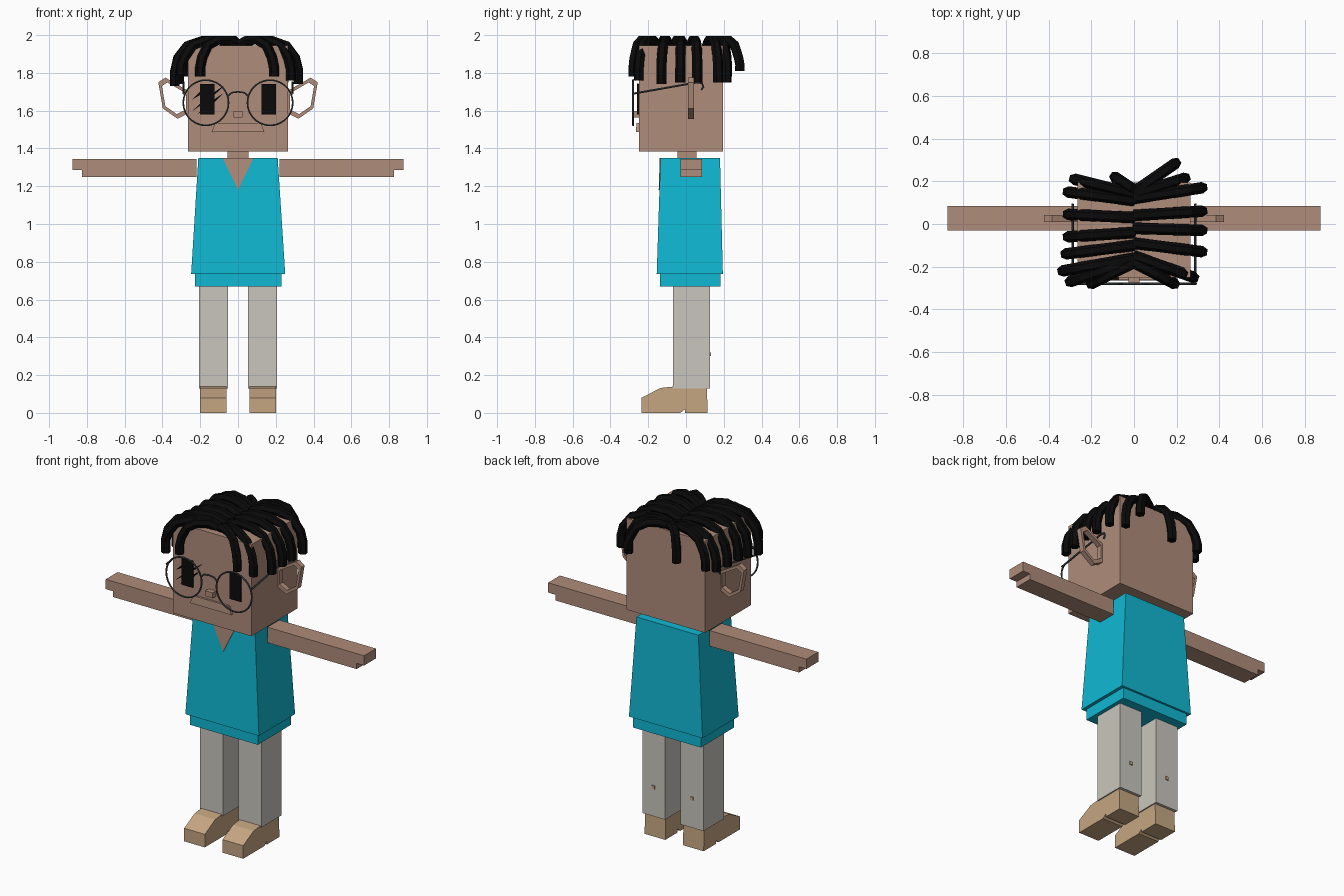
import bpy, bmesh, math
from mathutils import Vector

if "Cube" in bpy.data.objects:
    bpy.data.objects.remove(bpy.data.objects["Cube"], do_unlink=True)


def material(name, rgb):
    m = bpy.data.materials.new(name)
    m.use_nodes = True
    m.diffuse_color = (*rgb, 1)
    m.node_tree.nodes["Principled BSDF"].inputs["Base Color"].default_value = (*rgb, 1)
    return m


SKIN = material("brown skin", (0.43, 0.265, 0.195))
SHIRT = material("cyan shirt", (0.005, 0.48, 0.65))
TROUSERS = material("pale grey trousers", (0.59, 0.565, 0.51))
SHOES = material("tan shoes", (0.56, 0.38, 0.225))
BLACK = material("black hair", (0.003, 0.003, 0.003))
METAL = material("dark metal", (0.06, 0.07, 0.075))


def finish(bm, name, mat):
    bmesh.ops.recalc_face_normals(bm, faces=bm.faces[:])
    mesh = bpy.data.meshes.new(name)
    bm.to_mesh(mesh)
    bm.free()
    mesh.materials.append(mat)
    ob = bpy.data.objects.new(name, mesh)
    bpy.context.collection.objects.link(ob)
    return ob


def loft(name, lower, upper, mat):
    """Closed solid between two matching loops of 3D points."""
    bm = bmesh.new()
    a = [bm.verts.new(p) for p in lower]
    b = [bm.verts.new(p) for p in upper]
    n = len(a)
    bm.faces.new(a)
    bm.faces.new(b)
    for i in range(n):
        j = (i + 1) % n
        bm.faces.new((a[i], a[j], b[j], b[i]))
    return finish(bm, name, mat)


def rect(x, y, z):
    return [(x[0], y[0], z), (x[1], y[0], z), (x[1], y[1], z), (x[0], y[1], z)]


def box(name, x, y, z, mat):
    return loft(name, rect(x, y, z[0]), rect(x, y, z[1]), mat)


def tube(name, points, radius, mat, sides=1, cyclic=False):
    """Faceted tube along a path."""
    cu = bpy.data.curves.new(name, 'CURVE')
    cu.dimensions = '3D'
    cu.bevel_depth = radius
    cu.bevel_resolution = sides
    cu.use_fill_caps = True
    sp = cu.splines.new('POLY')
    sp.points.add(len(points) - 1)
    for p, co in zip(sp.points, points):
        p.co = (*co, 1)
    sp.use_cyclic_u = cyclic
    sp.use_smooth = False
    cu.materials.append(mat)
    ob = bpy.data.objects.new(name, cu)
    bpy.context.collection.objects.link(ob)
    bpy.ops.object.select_all(action='DESELECT')
    ob.select_set(True)
    bpy.context.view_layer.objects.active = ob
    bpy.ops.object.convert(target='MESH')
    return ob


# Head, neck and shirt
box("head", (-.265, .265), (-.25, .195), (1.385, 1.945), SKIN)
box("neck", (-.055, .055), (-.045, .055), (1.34, 1.39), SKIN)
loft("shirt", rect((-.248, .25), (-.155, .195), .735),
     rect((-.21, .21), (-.135, .18), 1.35), SHIRT)
box("shirt_hem", (-.228, .23), (-.137, .182), (.668, .74), SHIRT)
neckline = [(-.082, -.135, 1.35), (.082, -.135, 1.35), (0, -.1405, 1.18)]
loft("open_neckline", neckline, [(x, y - .004, z) for x, y, z in neckline], SKIN)

# Nose and muzzle
box("nose", (-.025, .025), (-.28, -.24), (1.565, 1.598), SKIN)
loft("muzzle", rect((-.14, .14), (-.265, -.24), 1.487),
     rect((-.12, .12), (-.262, -.24), 1.535), SKIN)

# Shoe profile, as (y, z)
shoe_side = [(-.235, 0), (-.03, 0), (-.005, .02), (-.005, 0), (.115, 0),
             (.11, .14), (-.06, .14), (-.135, .132), (-.235, .08)]
# Ear ring outline, as (x, z)
ear_outline = [(.255, 1.70), (.385, 1.775), (.422, 1.75),
               (.398, 1.612), (.32, 1.557), (.255, 1.59)]


def ear(name, s):
    """Flat hexagonal ring standing out from the head."""
    mid = Vector((sum(p[0] for p in ear_outline), sum(p[1] for p in ear_outline))) / len(ear_outline)
    bm = bmesh.new()
    loops = []
    for y in (.01, .042):
        for k in (1, .77):
            pts = [mid + (Vector(p) - mid) * k for p in ear_outline]
            loops.append([bm.verts.new((s * p.x, y, p.y)) for p in pts])
    fo, fi, bo, bi = loops
    for a, b in ((fo, fi), (fi, bi), (bi, bo), (bo, fo)):
        for i in range(len(a)):
            j = (i + 1) % len(a)
            bm.faces.new((a[i], a[j], b[j], b[i]))
    finish(bm, name, SKIN)


for side, s in (("left", 1), ("right", -1)):
    def span(a, b):
        return (s * a, s * b)

    # Arms with a stepped hand
    box(side + "_arm", span(.22, .825), (-.03, .085), (1.25, 1.345), SKIN)
    box(side + "_hand", span(.82, .875), (-.03, .085), (1.285, 1.345), SKIN)

    # Legs, with a small peg on each calf
    box(side + "_leg", span(.053, .207), (-.07, .127), (.13, .69), TROUSERS)
    box(side + "_calf_peg", span(.12, .14), (.12, .133), (.3, .32), SHOES)

    # Shoes
    loft(side + "_shoe", [(s * .06, y, z) for y, z in shoe_side],
         [(s * .2, y, z) for y, z in shoe_side], SHOES)

    ear(side + "_ear", s)
    box(side + "_eye", span(.125, .2), (-.259, -.25), (1.58, 1.742), BLACK)

    # Glasses rim and hooked temple arm
    ring = [(s * .17 + .12 * math.cos(t), -.28, 1.642 + .12 * math.sin(t))
            for t in (i * math.tau / 28 for i in range(28))]
    tube(side + "_glasses_rim", ring, .005, METAL, cyclic=True)
    tube(side + "_glasses_arm",
         [(s * .288, y, z) for y, z in ((-.28, 1.69), (.06, 1.75), (.085, 1.745),
                                        (.092, 1.725), (.08, 1.71))], .006, METAL)

tube("glasses_bridge", [(-.055, -.28, 1.675), (-.035, -.28, 1.695), (0, -.28, 1.7),
                        (.035, -.28, 1.695), (.055, -.28, 1.675)], .005, METAL)

# Diagonal slashes across the right eye
for i, (x0, z0, x1, z1) in enumerate(((-.24, 1.66, -.13, 1.745), (-.24, 1.60, -.07, 1.735),
                                      (-.215, 1.58, -.08, 1.69))):
    a, b = Vector((x0, 0, z0)), Vector((x1, 0, z1))
    mid = (a + b) / 2 + Vector((.006, 0, -.007))
    pts = [a, mid, b, mid + Vector((-.012, 0, .014))]
    loft(f"eye_slash_{i + 1}", [(p.x, -.251, p.z) for p in pts],
         [(p.x, -.26, p.z) for p in pts], BLACK)

# Hair locks falling from a centre parting: root y, then tip x, y, z
locks = [(.11, -.31, .15, 1.76), (.03, -.31, .045, 1.75), (-.04, -.31, -.06, 1.75),
         (-.1, -.32, -.14, 1.74), (-.16, -.335, -.22, 1.73), (-.17, -.3, -.27, 1.79),
         (-.18, -.2, -.28, 1.78), (.14, -.28, .21, 1.78), (.16, -.09, .22, 1.78),
         (.12, .32, .17, 1.75), (.04, .32, .06, 1.75), (-.02, .32, -.03, 1.75),
         (-.09, .32, -.13, 1.74), (-.15, .28, -.25, 1.76), (-.18, .19, -.28, 1.78),
         (.14, .24, .215, 1.75), (.15, .195, .285, 1.81)]
arch = [(0, 1.945), (.25, 1.973), (.55, 1.973), (.8, 1.945), (.95, 1.88)]
for i, (root, tx, ty, tz) in enumerate(locks):
    path = [(tx * f, root + (ty - root) * f, z) for f, z in arch]
    path.append((tx, ty, (1.88 + tz) / 2))
    path.append((tx, ty, tz))
    tube(f"hair_lock_{i + 1}", path, .027, BLACK)
